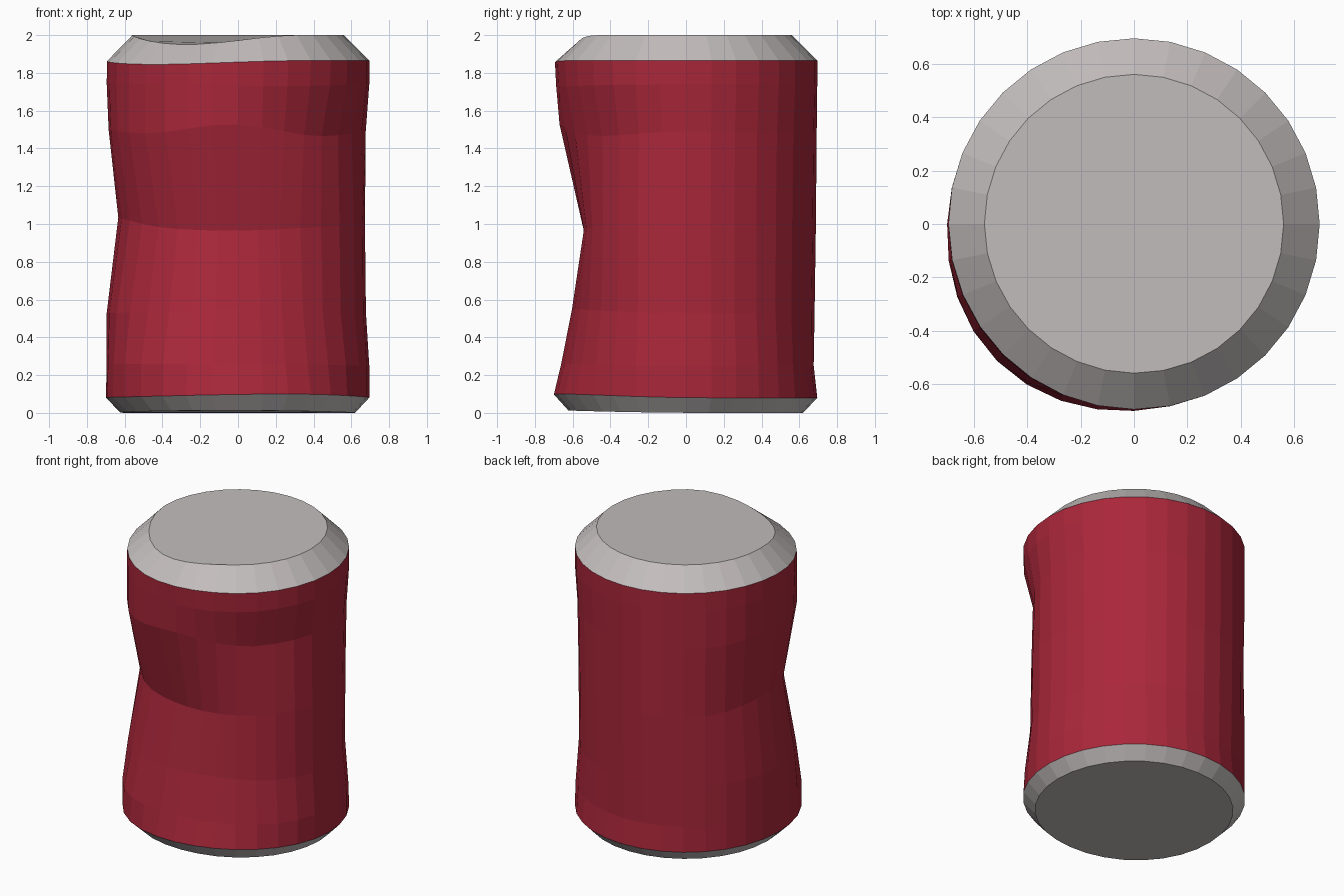
import bpy, bmesh, math

if "Cube" in bpy.data.objects:
    bpy.data.objects.remove(bpy.data.objects["Cube"])

SEG = 32

def material(name, rgb):
    m = bpy.data.materials.new(name)
    m.diffuse_color = (*rgb, 1)
    m.use_nodes = True
    m.node_tree.nodes["Principled BSDF"].inputs["Base Color"].default_value = m.diffuse_color
    return m

red = material("red_paint", (0.40, 0.020, 0.042))
metal = material("bare_metal", (0.55, 0.51, 0.51))

def bell(deg, centre, width):
    """Smooth bump: 1 at the centre angle, 0 beyond the width."""
    d = abs((deg - centre + 180) % 360 - 180)
    return math.cos(math.pi / 2 * d / width) ** 2 if d < width else 0

# Rings from base to lid: height, radius, then dents as
# (angle, width, radial push, vertical push)
RINGS = [
    (0.00, 0.62, [(265, 110, 0, .013), (225, 60, .02, 0)]),
    (0.08, 0.695, [(290, 80, 0, .02), (225, 60, .03, .005)]),
    (0.25, 0.695, [(285, 60, -.04, .01), (222, 45, .03, .01), (80, 70, -.02, 0)]),
    (0.53, 0.695, [(280, 80, -.095, .02), (40, 110, -.025, 0)]),
    (1.00, 0.695, [(265, 90, -.155, -.035), (180, 60, -.06, .035), (20, 110, -.025, 0)]),
    (1.48, 0.695, [(310, 55, -.06, -.02), (270, 45, -.015, .05),
                   (10, 110, -.018, .01), (180, 50, -.01, .02)]),
    (1.74, 0.695, [(290, 60, -.01, -.01)]),
    (1.865, 0.695, [(230, 70, -.003, -.02)]),
    (2.00, 0.56, [(240, 65, -.003, -.05)]),
]

bm = bmesh.new()
loops = []
for z, r, dents in RINGS:
    loop = []
    for i in range(SEG):
        deg = 360 * i / SEG
        rad = r + sum(p * bell(deg, c, w) for c, w, p, v in dents)
        h = z + sum(v * bell(deg, c, w) for c, w, p, v in dents)
        a = math.radians(deg)
        loop.append(bm.verts.new((rad * math.cos(a), rad * math.sin(a), h)))
    loops.append(loop)

# Walls: red body with bare metal tapers at both ends
last = len(loops) - 2
for k in range(last + 1):
    for i in range(SEG):
        j = (i + 1) % SEG
        f = bm.faces.new((loops[k][i], loops[k][j], loops[k+1][j], loops[k+1][i]))
        f.material_index = 1 if k in (0, last) else 0

# Lid and base
bm.faces.new(loops[-1]).material_index = 1
bm.faces.new(loops[0][::-1]).material_index = 1

mesh = bpy.data.meshes.new("dented_can")
bm.to_mesh(mesh)
bm.free()
mesh.materials.append(red)
mesh.materials.append(metal)
bpy.context.collection.objects.link(bpy.data.objects.new("dented_can", mesh))
